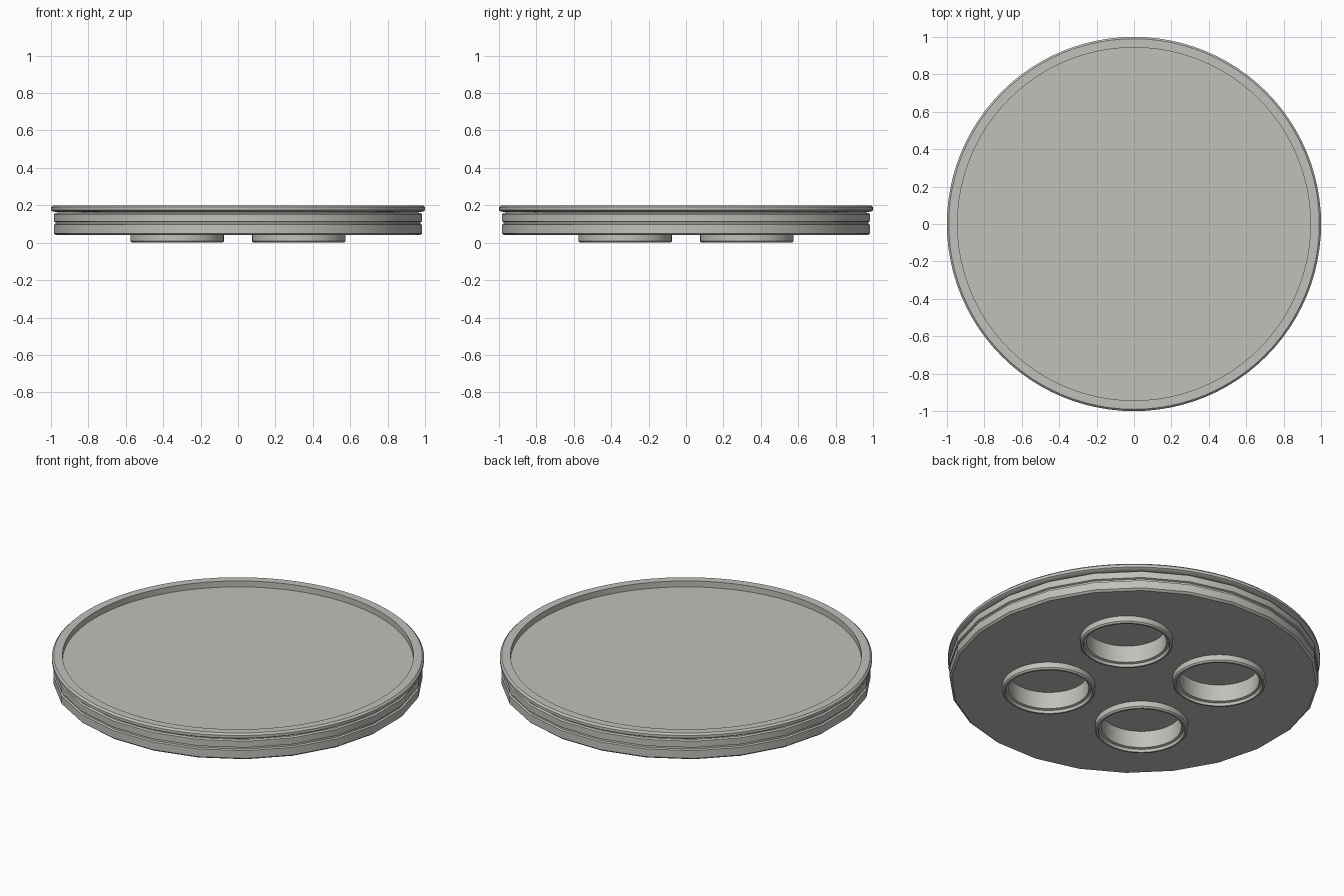
import bpy
import bmesh
import math

cube = bpy.data.objects.get("Cube")
if cube:
    bpy.data.objects.remove(cube, do_unlink=True)

grey = bpy.data.materials.new("warm_grey")
grey.use_nodes = True
COLOUR = (0.53, 0.53, 0.5, 1)
grey.diffuse_color = COLOUR
grey.node_tree.nodes["Principled BSDF"].inputs["Base Color"].default_value = COLOUR


def lathe(name, profile, sides, turn=0.0, at=(0, 0), cap_end=True):
    """Revolve (radius, height) points about z, capping the ends."""
    bm = bmesh.new()
    rings = []
    for r, z in profile:
        angles = [turn + math.tau * i / sides for i in range(sides)]
        rings.append([bm.verts.new((r * math.cos(a), r * math.sin(a), z)) for a in angles])
    for low, high in zip(rings, rings[1:]):
        for i in range(sides):
            j = (i + 1) % sides
            bm.faces.new((low[i], low[j], high[j], high[i]))
    bm.faces.new(rings[0][::-1])
    if cap_end:
        bm.faces.new(rings[-1])
    mesh = bpy.data.meshes.new(name)
    bm.to_mesh(mesh)
    bm.free()
    mesh.materials.append(grey)
    ob = bpy.data.objects.new(name, mesh)
    ob.location = (at[0], at[1], 0)
    bpy.context.collection.objects.link(ob)
    return ob


def smooth(ob):
    bpy.ops.object.select_all(action="DESELECT")
    ob.select_set(True)
    bpy.context.view_layer.objects.active = ob
    bpy.ops.object.shade_smooth_by_angle(angle=math.radians(30))


# Faceted body with a groove around its side and a narrow neck
R = 0.993
body = lathe("body", [
    (R - 0.012, 0.04), (R, 0.05), (R, 0.096), (R - 0.01, 0.1), (R - 0.01, 0.11),
    (R, 0.114), (R, 0.152), (R - 0.008, 0.158), (0.96, 0.158), (0.96, 0.162),
], 24, turn=math.radians(7.5))
smooth(body)

# Shallow round tray with a raised lip
tray = lathe("tray", [
    (0.965, 0.15), (0.965, 0.164), (0.988, 0.166), (1, 0.174), (1, 0.19),
    (0.99, 0.2), (0.943, 0.2), (0.943, 0.165),
], 96)
smooth(tray)

# Four hollow feet set into sockets in the body
for side, x in (("left", 0.325), ("right", -0.325)):
    for end, y in (("front", -0.325), ("back", 0.325)):
        foot = lathe(f"{end}_{side}_foot", [
            (0.215, 0.12), (0.215, 0.02), (0.228, 0.016), (0.232, 0),
            (0.242, 0), (0.25, 0.008), (0.25, 0.045),
        ], 48, at=(x, y), cap_end=False)
        smooth(foot)
        cutter = lathe(f"{end}_{side}_socket_cutter", [(0.235, 0), (0.235, 0.13)], 48, at=(x, y))
        cutter.hide_render = True
        cutter.hide_viewport = True
        cut = body.modifiers.new("socket", "BOOLEAN")
        cut.operation = "DIFFERENCE"
        cut.solver = "EXACT"
        cut.object = cutter
